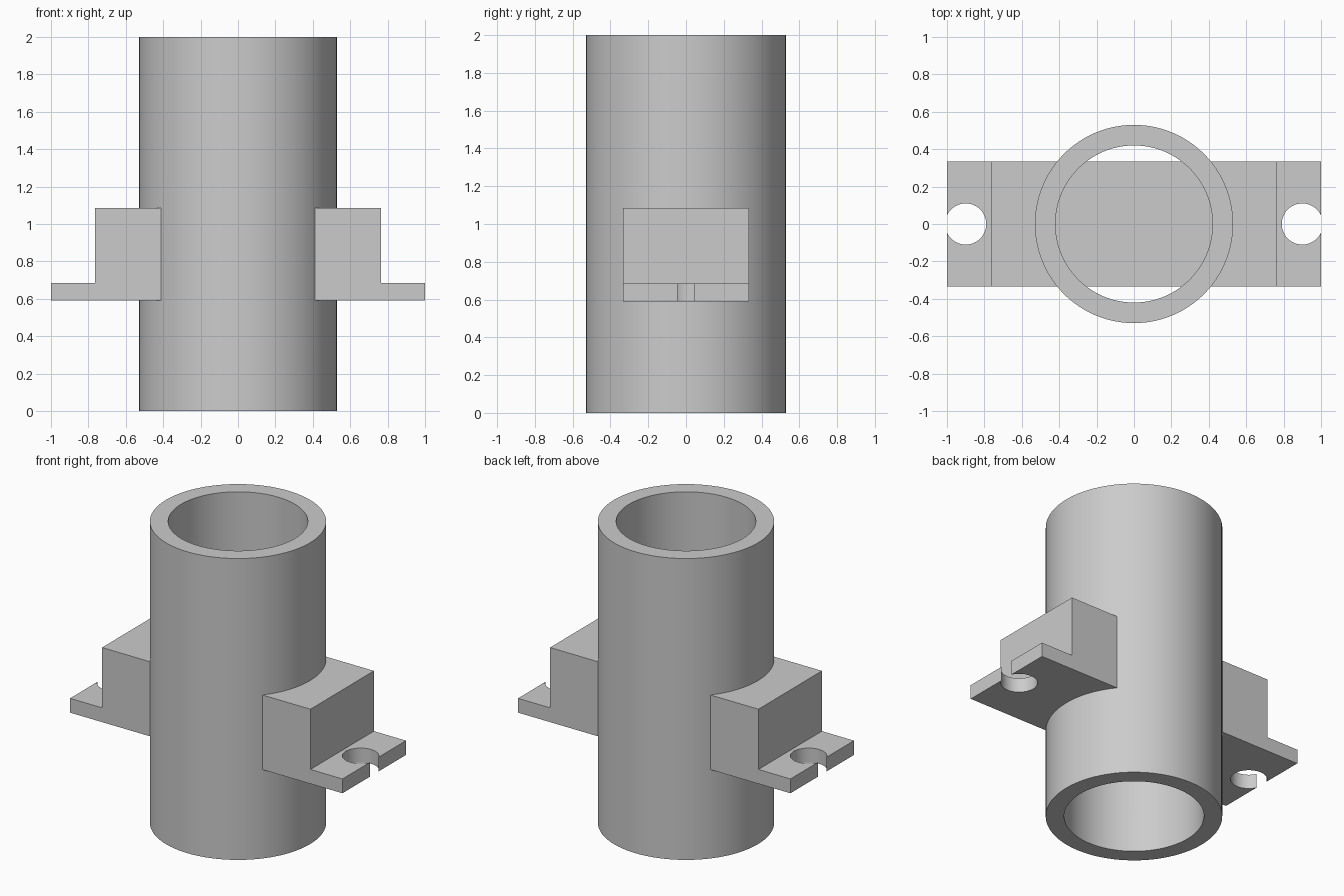
import bpy
import bmesh
import math
from mathutils import Matrix, Vector

if "Cube" in bpy.data.objects:
    bpy.data.objects.remove(bpy.data.objects["Cube"], do_unlink=True)

GREY = (0.6, 0.6, 0.6, 1.0)
grey = bpy.data.materials.new("plain grey")
grey.use_nodes = True
grey.diffuse_color = GREY
grey.node_tree.nodes["Principled BSDF"].inputs["Base Color"].default_value = GREY


def make_object(name, bm):
    bmesh.ops.recalc_face_normals(bm, faces=bm.faces)
    mesh = bpy.data.meshes.new(name)
    bm.to_mesh(mesh)
    bm.free()
    mesh.materials.append(grey)
    obj = bpy.data.objects.new(name, mesh)
    bpy.context.collection.objects.link(obj)
    return obj


def cylinder(name, radius, z0, z1, x=0.0, sides=96):
    bm = bmesh.new()
    bmesh.ops.create_cone(bm, cap_ends=True, segments=sides, radius1=radius,
                          radius2=radius, depth=z1 - z0,
                          matrix=Matrix.Translation((x, 0, (z0 + z1) / 2)))
    return make_object(name, bm)


def combine(obj, other, operation):
    """Apply a boolean and discard the second solid."""
    mod = obj.modifiers.new(operation.lower(), 'BOOLEAN')
    mod.operation = operation
    mod.solver = 'EXACT'
    mod.object = other
    bpy.context.view_layer.objects.active = obj
    bpy.ops.object.modifier_apply(modifier=mod.name)
    bpy.data.objects.remove(other, do_unlink=True)


# Hollow tube
tube = cylinder("tube_with_mount", 0.53, 0, 2)
combine(tube, cylinder("bore", 0.42, -0.1, 2.1), 'DIFFERENCE')

# Cross block with a thin foot at each end, extruded along y
BOTTOM, FOOT_TOP, TOP = 0.59, 0.685, 1.085
half = [(1.0, BOTTOM), (1.0, FOOT_TOP), (0.765, FOOT_TOP), (0.765, TOP)]
outline = half + [(-x, z) for x, z in reversed(half)]
bm = bmesh.new()
face = bm.faces.new([bm.verts.new((x, -0.333, z)) for x, z in outline])
swept = bmesh.ops.extrude_face_region(bm, geom=[face])["geom"]
bmesh.ops.translate(bm, vec=Vector((0, 0.666, 0)),
                    verts=[v for v in swept if isinstance(v, bmesh.types.BMVert)])
mount = make_object("mount", bm)

# Open bolt holes in the feet
for side in (-1, 1):
    hole = cylinder("bolt_hole", 0.11, BOTTOM - 0.1, FOOT_TOP + 0.1, side * 0.9, 48)
    combine(mount, hole, 'DIFFERENCE')

combine(tube, mount, 'UNION')

# Smooth the round walls, keep the edges sharp
bpy.ops.object.select_all(action='DESELECT')
tube.select_set(True)
bpy.context.view_layer.objects.active = tube
bpy.ops.object.shade_smooth_by_angle(angle=math.radians(30))
